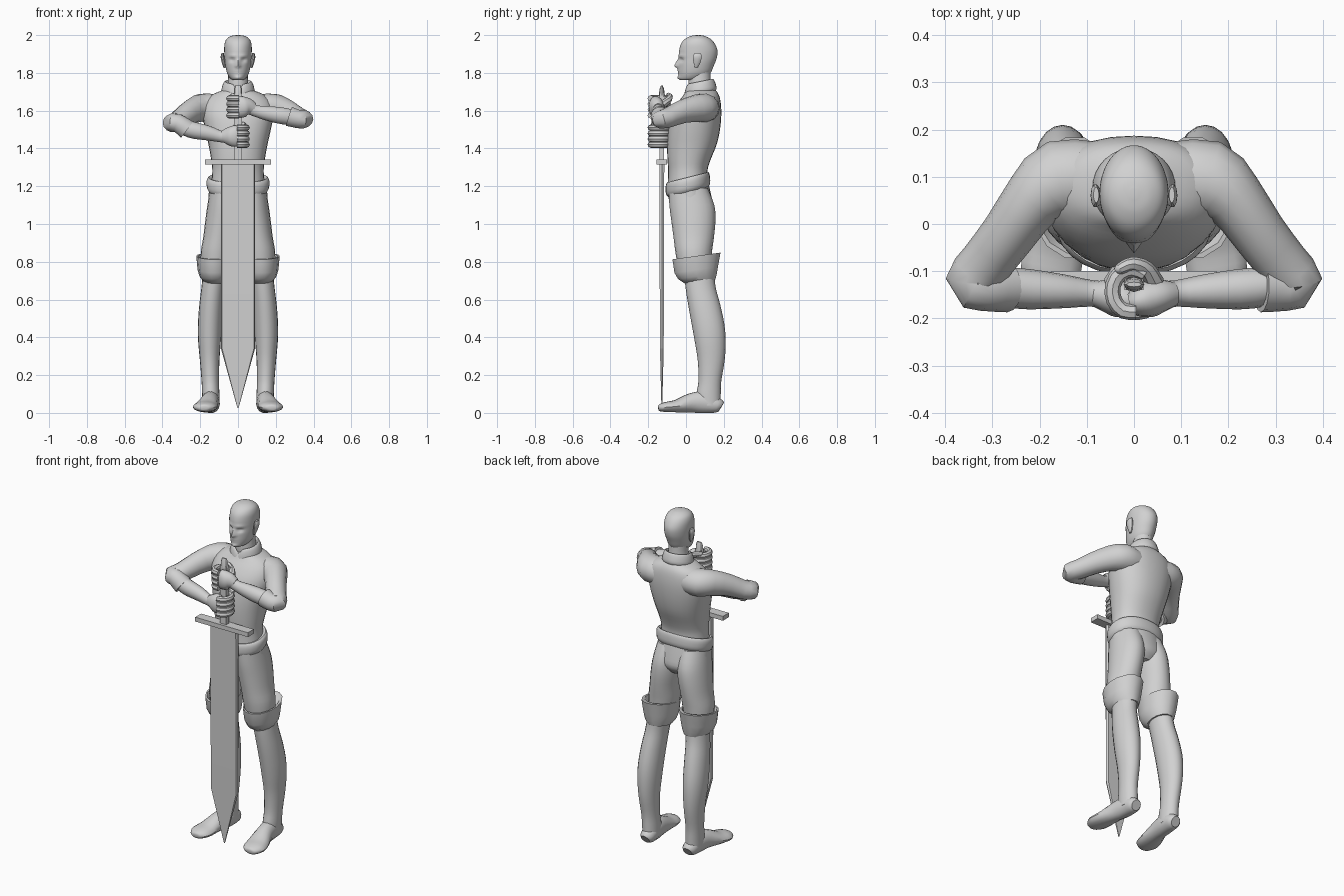
import bpy, bmesh, math
from mathutils import Vector
from math import sin, cos, pi, exp

grey = bpy.data.materials.new("plain grey")
grey.diffuse_color = (0.64, 0.64, 0.64, 1)


def finish(name, bm, angle=40):
    bmesh.ops.recalc_face_normals(bm, faces=bm.faces)
    me = bpy.data.meshes.new(name)
    bm.to_mesh(me)
    bm.free()
    me.materials.append(grey)
    ob = bpy.data.objects.new(name, me)
    bpy.context.collection.objects.link(ob)
    bpy.context.view_layer.objects.active = ob
    ob.select_set(True)
    bpy.ops.object.shade_smooth_by_angle(angle=math.radians(angle))
    ob.select_set(False)
    return ob


def spline(rows, steps):
    """Smooth curve through rows of numbers."""
    if steps == 1:
        return rows
    out = []
    for i in range(len(rows) - 1):
        a, b = rows[max(i - 1, 0)], rows[i]
        c, d = rows[i + 1], rows[min(i + 2, len(rows) - 1)]
        for k in range(steps):
            t = k / steps
            out.append([0.5 * (2 * q + (r - p) * t + (2 * p - 5 * q + 4 * r - s) * t * t
                               + (3 * q - p - 3 * r + s) * t ** 3)
                        for p, q, r, s in zip(a, b, c, d)])
    return out + [list(rows[-1])]


def skin(rings, cap=True):
    bm = bmesh.new()
    vs = [[bm.verts.new(p) for p in ring] for ring in rings]
    n = len(vs[0])
    for a, b in zip(vs, vs[1:]):
        for i in range(n):
            bm.faces.new((a[i], a[(i + 1) % n], b[(i + 1) % n], b[i]))
    if cap:
        bm.faces.new(vs[0])
        bm.faces.new(vs[-1])
    return bm


def loft(name, rows, side=1, n=20, steps=3, slope=0, cap=True, shape=None, angle=40, power=1):
    """Level rings: z, centre x, half width, front y, back y."""
    rings = []
    for z, cx, hw, yf, yb in spline(rows, steps):
        ring = []
        for i in range(n):
            a = 2 * pi * i / n
            c, s = [math.copysign(abs(v) ** power, v) for v in (cos(a), sin(a))]
            y = (yf + yb) / 2 + (yb - yf) / 2 * s
            p = Vector((side * (cx + hw * c), y, z + slope * y))
            ring.append(shape(p) if shape else p)
        rings.append(ring)
    return finish(name, skin(rings, cap), angle)


def tube(name, rows, side=1, n=14, steps=3, cap=True, angle=40):
    """Rings along a path: x, y, z, half width, half height."""
    pts = spline(rows, steps)
    rings = []
    for i, r in enumerate(pts):
        t = Vector(pts[min(i + 1, len(pts) - 1)][:3]) - Vector(pts[max(i - 1, 0)][:3])
        t.normalize()
        u = t.cross(Vector((0, 0, 1))).normalized()
        w = u.cross(t)
        ring = []
        for k in range(n):
            a = 2 * pi * k / n
            p = Vector(r[:3]) + u * r[3] * cos(a) + w * r[4] * sin(a)
            ring.append((p.x * side, p.y, max(p.z, 0)))
        rings.append(ring)
    return finish(name, skin(rings, cap), angle)


def box(name, lo, hi):
    bm = bmesh.new()
    bmesh.ops.create_cube(bm, size=1)
    for v in bm.verts:
        v.co = [l + (h - l) * (c + 0.5) for l, h, c in zip(lo, hi, v.co)]
    return finish(name, bm, 20)


# Head, with brow, eye sockets, nose, mouth and chin pressed into its front
BUMPS = [(0, 1.850, .010, .020, -.016), (0, 1.835, .013, .008, -.014),
         (.03, 1.868, .014, .010, .014), (-.03, 1.868, .014, .010, .014),
         (.03, 1.890, .022, .008, -.006), (-.03, 1.890, .022, .008, -.006),
         (0, 1.812, .018, .005, -.006), (0, 1.802, .022, .003, .003),
         (0, 1.798, .018, .004, -.005), (0, 1.775, .018, .009, -.007)]


def face(p):
    if p.y < .04:
        p.y += sum(d * exp(-((p.x - x) / sx) ** 2 - ((p.z - z) / sz) ** 2)
                   for x, z, sx, sz, d in BUMPS)
    return p


loft("head", [(1.762, 0, .026, -.03, .06), (1.772, 0, .042, -.038, .10),
              (1.80, 0, .058, -.040, .13), (1.84, 0, .067, -.040, .148),
              (1.88, 0, .071, -.038, .163), (1.92, 0, .073, -.036, .166),
              (1.955, 0, .071, -.026, .152), (1.98, 0, .060, -.005, .130),
              (1.995, 0, .036, .025, .10), (2.0, 0, .008, .055, .075)],
     n=48, steps=5, shape=face, angle=60)
loft("neck", [(1.69, 0, .062, .015, .145), (1.75, 0, .054, .012, .132), (1.82, 0, .05, .02, .13)])
for s in (1, -1):
    loft("ear", [(1.825, .070, .005, .045, .06), (1.85, .075, .010, .04, .075),
                 (1.885, .082, .010, .035, .085), (1.905, .080, .006, .045, .078)], s, 10)

# Turned collar, lower at the throat and split in front
def split(p):
    if p.y < .05:
        p.z -= .03 * exp(-(p.x / .018) ** 2)
    return p


loft("collar", [(1.675, 0, .080, .0, .158), (1.69, 0, .088, -.012, .162),
                (1.725, 0, .080, -.005, .152), (1.74, 0, .068, .006, .142),
                (1.72, 0, .058, .014, .134)], n=32, slope=.2, shape=split)

# Shirt body
loft("shirt", [(1.20, 0, .142, -.098, .115), (1.28, 0, .136, -.094, .113),
               (1.34, 0, .142, -.098, .130), (1.42, 0, .156, -.100, .162),
               (1.50, 0, .174, -.094, .180), (1.58, 0, .188, -.078, .187),
               (1.64, 0, .180, -.045, .184), (1.68, 0, .145, -.015, .175),
               (1.705, 0, .09, .0, .160), (1.715, 0, .06, .015, .145)], n=28, power=.9)

# Rolled waistband, seat and legs
loft("waistband", [(1.165, 0, .150, -.092, .118), (1.185, 0, .163, -.106, .128),
                   (1.225, 0, .166, -.108, .126), (1.245, 0, .155, -.100, .118),
                   (1.235, 0, .135, -.09, .11)], n=28, slope=.25, power=.9)
loft("hips", [(1.22, 0, .150, -.095, .118), (1.14, 0, .156, -.092, .136),
              (1.08, 0, .150, -.080, .142), (1.035, 0, .09, -.04, .11)], n=24)
for s in (1, -1):
    loft("thigh", [(1.19, .073, .075, -.092, .115), (1.10, .080, .082, -.088, .150),
                   (1.02, .089, .084, -.078, .156), (.93, .102, .082, -.066, .148),
                   (.85, .112, .085, -.056, .137), (.76, .120, .075, -.04, .13)], s)
    loft("knee_cuff", [(.685, .122, .062, -.008, .158), (.715, .124, .080, -.045, .166),
                       (.75, .125, .089, -.064, .172), (.823, .125, .096, -.075, .186),
                       (.823, .123, .088, -.064, .160), (.79, .12, .075, -.045, .135)],
         s, n=14, steps=1, slope=.14, angle=50)
    loft("shin", [(.73, .125, .062, -.010, .150), (.66, .134, .060, -.002, .158),
                  (.57, .143, .062, .012, .182), (.47, .149, .063, .030, .203),
                  (.38, .151, .060, .046, .210), (.28, .150, .052, .062, .205),
                  (.17, .147, .046, .066, .187), (.10, .144, .046, .055, .184),
                  (.04, .142, .045, .06, .183)], s)
    tube("foot", [(.140, .186, .030, .028, .030), (.140, .165, .040, .042, .042),
                  (.143, .10, .055, .046, .060), (.152, .03, .053, .049, .053),
                  (.168, -.05, .036, .062, .034), (.178, -.105, .031, .062, .027),
                  (.184, -.138, .027, .038, .019), (.185, -.147, .026, .015, .010)], s)

# Sleeves bent round the elbow, bare forearms, and gripping hands
for s, elbow, mid, wrist, hand in ((1, 1.555, 1.570, 1.60, 1.62), (-1, 1.535, 1.500, 1.463, 1.465)):
    tube("sleeve", [(.09, .095, 1.612, .08, .075), (.16, .092, 1.615, .085, .077),
                    (.21, .055, 1.612, .066, .073),
                    (.265, -.02, (1.61 + elbow) / 2 + .012, .058, .062),
                    (.315, -.085, elbow + .012, .056, .054),
                    (.343, -.122, elbow, .056, .050),
                    (.320, -.134, elbow, .050, .049),
                    (.270, -.134, mid, .053, .054)], s, n=14, steps=2)
    tube("forearm", [(.34, -.125, elbow, .03, .035), (.25, -.136, mid, .043, .045),
                     (.16, -.142, (mid + wrist) / 2, .037, .040),
                     (.09, -.147, wrist, .028, .031), (.055, -.150, hand, .03, .038)], s)
    tube("palm", [(.085, -.148, (wrist + hand) / 2, .026, .030), (.055, -.152, hand, .036, .046),
                  (.030, -.158, hand, .040, .056), (.005, -.165, hand, .032, .056),
                  (-.010, -.168, hand, .02, .045)], s)
    for k in range(4):
        z = hand + .045 - .03 * k
        arc = []
        for j in range(7):
            a = math.radians(-75 - 40 * j)
            r = .017 if j < 6 else .011
            arc.append((.040 * cos(a) - .006, -.142 + .046 * sin(a), z, r, r))
        tube("finger", arc, s, n=8, steps=2)
    tube("thumb", [(.045, -.125, hand + .01, .02, .022), (.025, -.095, hand + .035, .018, .019),
                   (-.005, -.085, hand + .055, .015, .016), (-.030, -.095, hand + .062, .012, .013),
                   (-.038, -.10, hand + .062, .006, .006)], s, n=8)

# Great sword standing on its point: bevel-edged blade, guard and grip
Y = -.128
rings = []
for z, w, t in ((1.32, .09, .013), (.34, .09, .010), (.025, .003, .002)):
    e = w * .93
    rings.append([(-w, Y, z), (-e, Y - t, z), (e, Y - t, z), (w, Y, z), (e, Y + t, z), (-e, Y + t, z)])
finish("blade", skin(rings), 10)
box("guard", (-.175, Y - .028, 1.316), (.175, Y + .028, 1.342))
box("grip", (-.02, Y - .012, 1.34), (.02, Y + .012, 1.69))
loft("pommel", [(1.68, 0, .022, Y - .016, Y + .016), (1.715, 0, .022, Y - .012, Y + .012),
                (1.732, 0, .016, Y - .005, Y + .005)], n=8, steps=1, angle=20)
